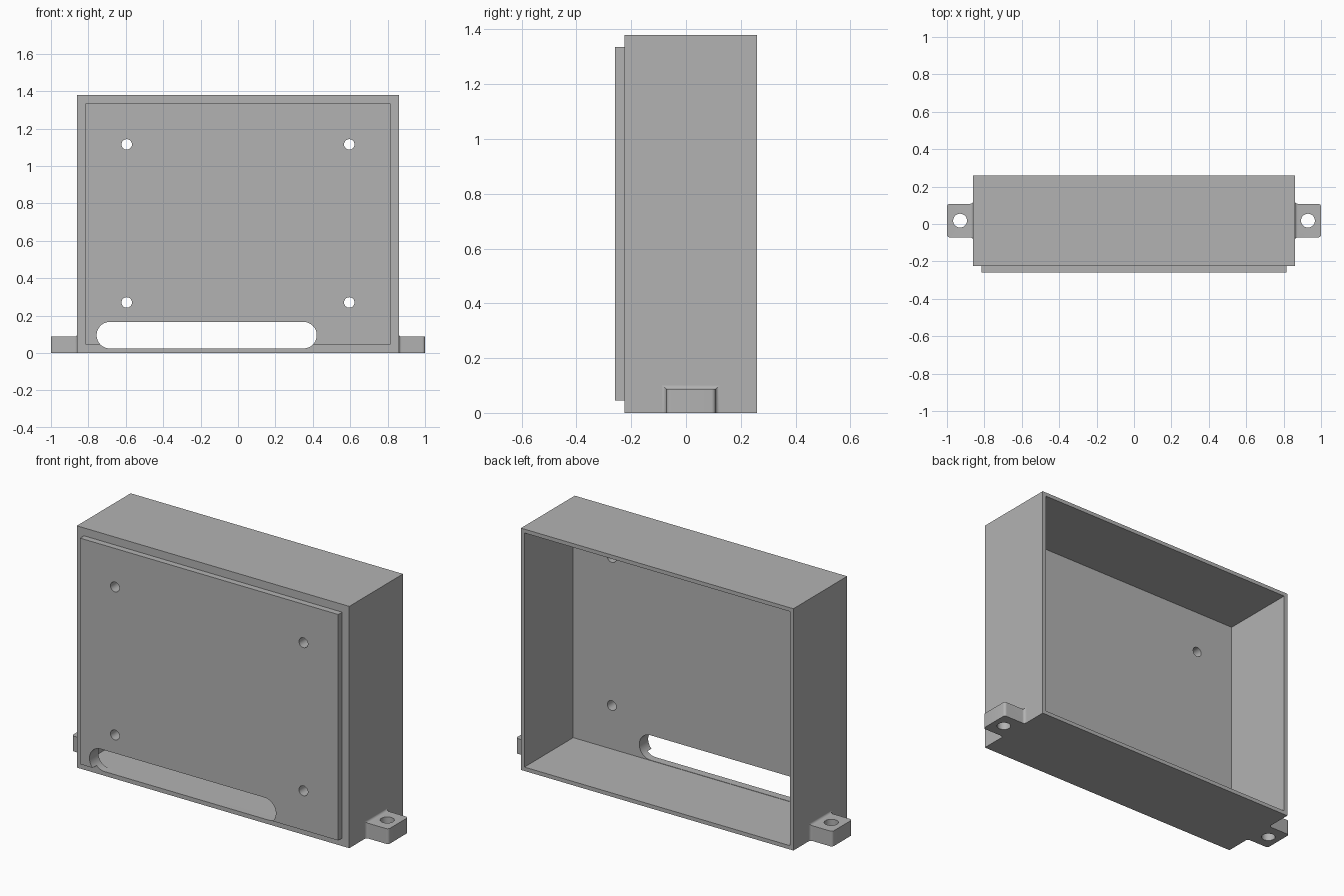
import bpy, bmesh
from math import pi, sin, cos
from mathutils import Matrix, Vector

if "Cube" in bpy.data.objects:
    bpy.data.objects.remove(bpy.data.objects["Cube"])

grey = bpy.data.materials.new("plain grey")
grey.use_nodes = True
grey.diffuse_color = (0.45, 0.45, 0.45, 1)
grey.node_tree.nodes["Principled BSDF"].inputs["Base Color"].default_value = grey.diffuse_color


def finish(name, bm):
    bmesh.ops.recalc_face_normals(bm, faces=bm.faces[:])
    mesh = bpy.data.meshes.new(name)
    bm.to_mesh(mesh)
    bm.free()
    mesh.materials.append(grey)
    obj = bpy.data.objects.new(name, mesh)
    bpy.context.collection.objects.link(obj)
    return obj


def box(name, low, high):
    low, high = Vector(low), Vector(high)
    bm = bmesh.new()
    size = Matrix.Diagonal((high - low).to_4d())
    bmesh.ops.create_cube(bm, size=1, matrix=Matrix.Translation((low + high) / 2) @ size)
    return finish(name, bm)


def loft(name, rings):
    """Closed solid through rings with equal point counts."""
    bm = bmesh.new()
    rows = [[bm.verts.new(p) for p in ring] for ring in rings]
    count = len(rows[0])
    for a, b in zip(rows, rows[1:]):
        for i in range(count):
            j = (i + 1) % count
            bm.faces.new((a[i], a[j], b[j], b[i]))
    bm.faces.new(rows[0])
    bm.faces.new(rows[-1])
    return finish(name, bm)


def slot_cutter(x0, x1, z, r):
    """Rounded slot running through the front; equal ends give a round hole."""
    n = 24
    outline = [(x1 + r * sin(pi * i / n), z + r * cos(pi * i / n)) for i in range(n)]
    outline += [(x0 - r * sin(pi * i / n), z - r * cos(pi * i / n)) for i in range(n)]
    if x1 > x0:
        outline.insert(n, (x1, z - r))
        outline.append((x0, z + r))
    return loft("slot_cutter", [[(x, y, z) for x, z in outline] for y in (-0.4, -0.1)])


def cut(obj, cutters):
    bpy.context.view_layer.objects.active = obj
    for cutter in cutters:
        cutter.hide_render = True
        mod = obj.modifiers.new("cut", "BOOLEAN")
        mod.operation, mod.solver, mod.object = "DIFFERENCE", "EXACT", cutter
        bpy.ops.object.modifier_apply(modifier=mod.name)


def smooth(obj):
    bpy.ops.object.select_all(action="DESELECT")
    obj.select_set(True)
    bpy.context.view_layer.objects.active = obj
    bpy.ops.object.shade_smooth_by_angle(angle=pi / 6)


# Open-backed case and raised front panel
shell = box("enclosure_shell", (-0.86, -0.225, 0), (0.86, 0.26, 1.38))
panel = box("front_panel", (-0.815, -0.26, 0.045), (0.815, -0.225, 1.335))
cavity = box("cavity_cutter", (-0.838, -0.18, 0.022), (0.838, 0.4, 1.358))
cut(shell, [cavity])

# Screw holes and cable slot pass through both
openings = [slot_cutter(x, x, z, 0.028) for x in (-0.595, 0.595) for z in (0.27, 1.115)]
openings.append(slot_cutter(-0.685, 0.35, 0.095, 0.071))
for part in (shell, panel):
    cut(part, openings)
    smooth(part)

# Mounting tabs: filleted at the wall, rounded at the outer corners
cutters = [cavity] + openings
fillet, corner, steps = 0.015, 0.015, 6
width, height, mid = 0.09, 0.087, 0.018
arc = [pi / 2 * i / steps for i in range(steps + 1)]
sections = [(0.86 + fillet * (1 - cos(a)), fillet * (1 - sin(a)), fillet * (1 - sin(a))) for a in arc]
sections += [(1 - corner * (1 - sin(a)), -corner * (1 - cos(a)), 0) for a in arc]
for side, name in ((1, "left_mounting_tab"), (-1, "right_mounting_tab")):
    rings = []
    for x, grow, rise in sections:
        w, h = width + grow, height + rise
        rings.append([(side * x, mid - w, 0), (side * x, mid + w, 0),
                      (side * x, mid + w, h), (side * x, mid - w, h)])
    tab = loft(name, rings)
    bm = bmesh.new()
    bmesh.ops.create_cone(bm, cap_ends=True, segments=40, radius1=0.037, radius2=0.037,
                          depth=0.4, matrix=Matrix.Translation((side * 0.93, mid, 0.05)))
    bolt = finish("bolt_cutter", bm)
    cut(tab, [bolt])
    smooth(tab)
    cutters.append(bolt)

for cutter in cutters:
    bpy.data.objects.remove(cutter)
